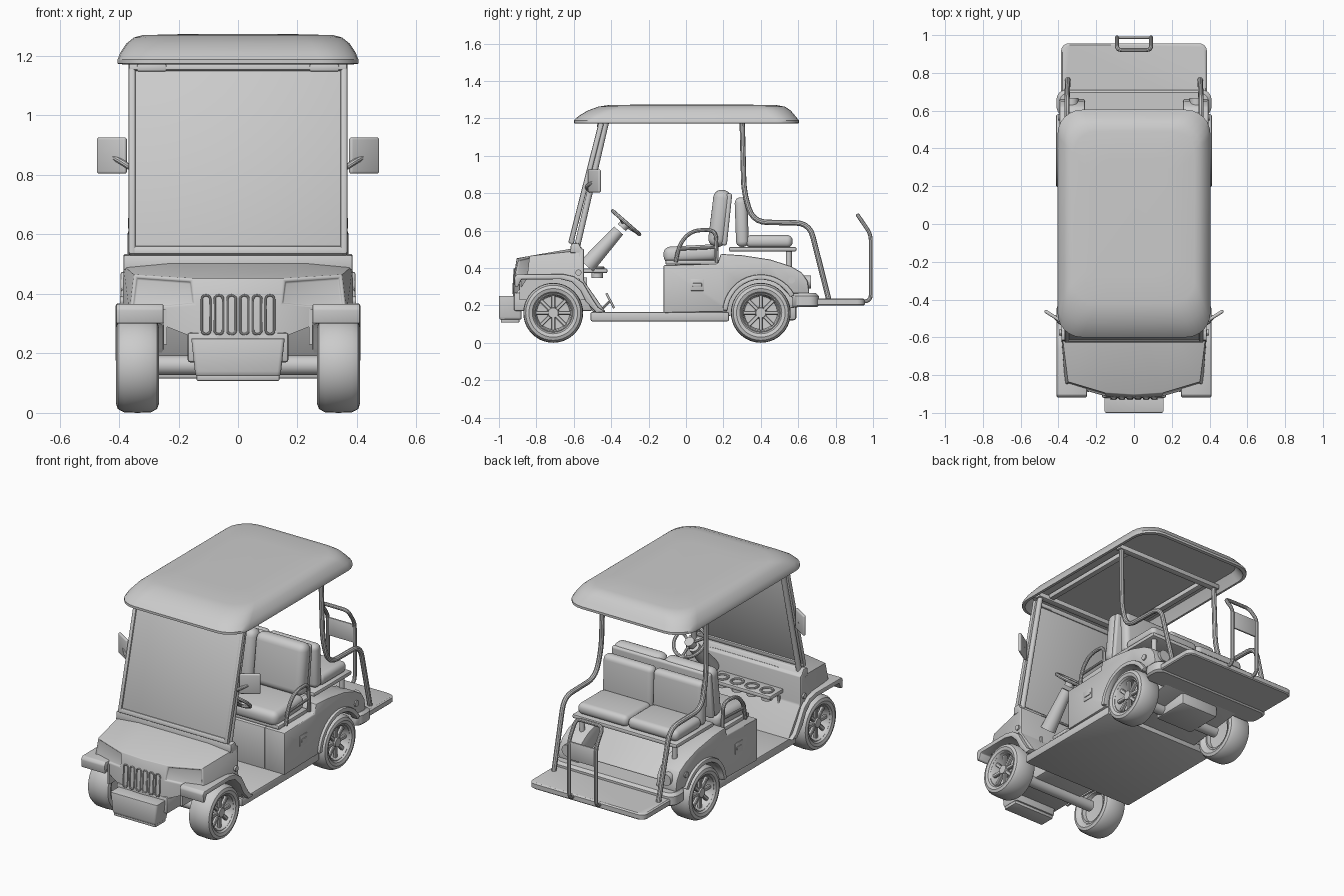
import bpy, bmesh
from math import sin, cos, pi, radians, atan2
from mathutils import Vector, Matrix

if "Cube" in bpy.data.objects:
    bpy.data.objects.remove(bpy.data.objects["Cube"])


def finish(name, bm, bevel=0, seg=2):
    bmesh.ops.recalc_face_normals(bm, faces=bm.faces)
    me = bpy.data.meshes.new(name)
    bm.to_mesh(me)
    bm.free()
    ob = bpy.data.objects.new(name, me)
    bpy.context.collection.objects.link(ob)
    if bevel:
        m = ob.modifiers.new("bevel", 'BEVEL')
        m.width, m.segments, m.limit_method, m.angle_limit = bevel, seg, 'ANGLE', radians(25)
    return ob


def box(name, c, size, bevel=0, seg=2, rot=(0, 0, 0)):
    bm = bmesh.new()
    bmesh.ops.create_cube(bm, size=1, matrix=Matrix.Diagonal((*size, 1)))
    ob = finish(name, bm, bevel, seg)
    ob.location, ob.rotation_euler = c, [radians(a) for a in rot]
    return ob


def prism(name, pts, x0, x1, bevel=0, seg=2):
    """Extrude a (y, z) profile from x0 to x1."""
    bm = bmesh.new()
    f = bm.faces.new([bm.verts.new((x0, y, z)) for y, z in pts])
    g = bmesh.ops.extrude_face_region(bm, geom=[f])
    vs = [v for v in g['geom'] if isinstance(v, bmesh.types.BMVert)]
    bmesh.ops.translate(bm, verts=vs, vec=(x1 - x0, 0, 0))
    return finish(name, bm, bevel, seg)


def rod(name, a, b, r, r2=None, n=24):
    a, b = Vector(a), Vector(b)
    d = b - a
    bm = bmesh.new()
    bmesh.ops.create_cone(bm, cap_ends=True, segments=n, radius1=r, radius2=r if r2 is None else r2, depth=d.length,
                          matrix=Matrix.Translation((a + b) / 2) @ d.to_track_quat('Z', 'Y').to_matrix().to_4x4())
    return finish(name, bm)


def tube(name, pts, r, fillet=0.06):
    """Round tube along a path with filleted corners."""
    pts = [Vector(p) for p in pts]
    path = [pts[0]]
    for a, p, b in zip(pts, pts[1:], pts[2:]):
        s = p + (a - p).normalized() * min(fillet, (a - p).length * .49)
        e = p + (b - p).normalized() * min(fillet, (b - p).length * .49)
        path += [s * (1 - t) ** 2 + p * 2 * t * (1 - t) + e * t * t for t in (0, .2, .4, .6, .8, 1)]
    path.append(pts[-1])
    cu = bpy.data.curves.new(name, 'CURVE')
    cu.dimensions, cu.bevel_depth, cu.bevel_resolution, cu.use_fill_caps = '3D', r, 3, True
    sp = cu.splines.new('POLY')
    sp.points.add(len(path) - 1)
    for q, p in zip(sp.points, path):
        q.co = (*p, 1)
    ob = bpy.data.objects.new(name, cu)
    bpy.context.collection.objects.link(ob)
    return ob


def ring(hx, y0, y1, z, r, n=6):
    """Rounded rectangle outline."""
    out = []
    for k, (cx, cy) in enumerate([(hx - r, y1 - r), (r - hx, y1 - r), (r - hx, y0 + r), (hx - r, y0 + r)]):
        out += [(cx + r * cos((k + i / n) * pi / 2), cy + r * sin((k + i / n) * pi / 2), z) for i in range(n + 1)]
    return out


def loft(name, rings, bevel=0):
    bm = bmesh.new()
    vs = [[bm.verts.new(p) for p in r] for r in rings]
    for a, b in zip(vs, vs[1:]):
        for i in range(len(a)):
            j = (i + 1) % len(a)
            bm.faces.new((a[i], a[j], b[j], b[i]))
    bm.faces.new(vs[0])
    bm.faces.new(vs[-1])
    return finish(name, bm, bevel)


def lathe(name, prof, loc, s, n=40):
    """Spin an (x, radius) profile around the x axis."""
    bm = bmesh.new()
    vs = [bm.verts.new((x * s, 0, r)) for x, r in prof]
    es = [bm.edges.new(p) for p in zip(vs, vs[1:])]
    bmesh.ops.spin(bm, geom=vs + es, angle=2 * pi, steps=n, axis=(1, 0, 0), cent=(0, 0, 0))
    bmesh.ops.remove_doubles(bm, verts=bm.verts, dist=1e-4)
    ob = finish(name, bm)
    ob.location = loc
    return ob


def torus(name, c, R, r, tilt=0, n=32, m=8):
    pts = [[((R + r * cos(b * 2 * pi / m)) * cos(a * 2 * pi / n), (R + r * cos(b * 2 * pi / m)) * sin(a * 2 * pi / n),
             r * sin(b * 2 * pi / m)) for b in range(m)] for a in range(n)]
    bm = bmesh.new()
    vs = [[bm.verts.new(p) for p in row] for row in pts]
    for a in range(n):
        for b in range(m):
            bm.faces.new((vs[a][b], vs[(a + 1) % n][b], vs[(a + 1) % n][(b + 1) % m], vs[a][(b + 1) % m]))
    ob = finish(name, bm)
    ob.location, ob.rotation_euler = c, (tilt, 0, 0)
    return ob


def arc(cy, cz, r, a0, a1, n=16):
    return [(cy + r * cos(radians(a0 + (a1 - a0) * i / n)), cz + r * sin(radians(a0 + (a1 - a0) * i / n))) for i in range(n + 1)]


# roof shell with hollow underside, and the frame below it
loft("roof", [ring(.36, -.54, .54, 1.232, .10), ring(.385, -.575, .575, 1.185, .12), ring(.39, -.585, .585, 1.172, .12),
              ring(.405, -.60, .605, 1.174, .13), ring(.405, -.60, .605, 1.188, .13), ring(.395, -.575, .585, 1.212, .13),
              ring(.375, -.525, .56, 1.242, .13), ring(.35, -.47, .53, 1.262, .13), ring(.32, -.42, .49, 1.27, .12),
              ring(.2, -.28, .34, 1.273, .1)])
for y in (-.42, .30):
    box("roof_cross_beam", (0, y, 1.195), (.74, .04, .03), .005)
for s in (1, -1):
    box("roof_side_beam", (s * .28, -.06, 1.205), (.035, .72, .03), .005)

# windshield: panel, border bars, pillars
tilt = -atan2(.165, .65)
base, top = Vector((0, -.615, .53)), Vector((0, -.455, 1.175))
mid, L = (base + top) / 2, (top - base).length
deg = tilt * 180 / pi
box("windshield_panel", mid, (.72, .012, L), .004, 2, (deg, 0, 0))
up = (top - base).normalized()
for t in (.015, L - .012):
    box("windshield_edge_bar", base + up * t, (.735, .028, .03), .008, 2, (deg, 0, 0))
for s in (1, -1):
    box("windshield_side_bar", mid + Vector((s * .356, 0, 0)), (.024, .028, L), .008, 2, (deg, 0, 0))
    rod("windshield_pillar", (s * .35, -.59, .48), (s * .345, -.425, 1.19), .016, n=12)
    box("windshield_clip", (s * .29, -.46, 1.16), (.1, .03, .025), .006)
    # side mirrors
    box("mirror", (s * .424, -.49, .865), (.115, .018, .122), .008, 3, (0, 0, s * 32))
    tube("mirror_arm", [(s * .355, -.53, .82), (s * .385, -.53, .84), (s * .42, -.49, .86)], .01, .02)

# hood with recessed headlights
bm = bmesh.new()
V = {k: bm.verts.new(p) for k, p in dict(
    a=(0, -.56, .512), b=(.20, -.56, .512), c=(.385, -.56, .495), d=(0, -.905, .452), e=(.15, -.895, .452),
    f=(.35, -.835, .465), g=(.14, -.915, .36), h=(.365, -.85, .34), i=(0, -.925, .25), j=(.14, -.915, .25),
    k=(.388, -.56, .34), m=(0, -.92, .36)).items()}
F = {q: bm.faces.new([V[k] for k in q]) for q in ("abed", "bcfe", "demg", "efhg", "gjim", "ghj", "ckhf") if q != "demg"}
bm.faces.new([V[k] for k in "degm"])
bmesh.ops.recalc_face_normals(bm, faces=bm.faces)
bmesh.ops.inset_individual(bm, faces=[F["efhg"]], thickness=.013, depth=0)
bmesh.ops.inset_individual(bm, faces=[F["efhg"]], thickness=.005, depth=-.008)
hood = finish("hood", bm)
hood.modifiers.new("mirror", 'MIRROR').use_clip = True
m = hood.modifiers.new("bevel", 'BEVEL')
m.width, m.segments, m.angle_limit = .007, 2, radians(25)
for i in range(6):
    x = (i - 2.5) * .043
    tube("grille_slot_rim", [(x - .014, -.922, .33), (x - .014, -.925, .265), (x + .014, -.925, .265),
                             (x + .014, -.918, .395), (x - .014, -.918, .395), (x - .014, -.922, .33)], .004, .014)

# cowl, firewall, front chassis and bumper
prism("cowl", [(-.62, .48), (-.615, .53), (-.575, .535), (-.56, .505), (-.545, .50), (-.545, .33), (-.43, .165),
               (-.50, .165), (-.57, .30), (-.575, .48)], -.385, .385, .006)
box("front_chassis", (0, -.71, .22), (.34, .42, .10), .01)
loft("front_bumper", [ring(.142, -.995, -.88, .125, .012, 3), ring(.145, -1, -.88, .14, .012, 3), ring(.157, -1, -.88, .25, .012, 3)], .004)
box("bumper_lip", (0, -.94, .12), (.28, .10, .025), .006)

# floor pan
box("floor_pan", (0, -.14, .14), (.77, .74, .05), .008)

# rear body: center block with sloped foot panel, side pods with wheel arches
prism("rear_center_body", [(-.12, .16), (-.12, .415), (.17, .425), (.20, .47), (.36, .455), (.56, .25), (.62, .22), (.60, .19), (.2, .14)],
      -.262, .262, .006)
side = [(-.12, .16), (-.12, .415), (.17, .422), (.185, .475), (.30, .468), (.45, .445), (.56, .41), (.62, .375), (.65, .33), (.66, .265)]
flare = arc(.40, .16, .205, 28, 176) + arc(.40, .16, .178, 176, 28)
fender = [(-.915, .30), (-.918, .35), (-.905, .366), (-.66, .368), (-.60, .355), (-.55, .32), (-.50, .235), (-.47, .19),
          (-.43, .165), (-.48, .16), (-.535, .22), (-.565, .28), (-.61, .325), (-.67, .34), (-.88, .338), (-.898, .30)]
for s in (1, -1):
    prism("rear_side_body", side + arc(.40, .16, .18, 35, 178), s * .26, s * .395, .008)
    prism("rear_wheel_flare", flare, s * .37, s * .412, .006)
    prism("front_fender", fender, s * .25, s * .41, .006)
    box("fender_inner_wall", (s * .245, -.71, .29), (.012, .36, .12))
    rod("front_side_marker", (s * .38, -.575, .375), (s * .396, -.575, .375), .016)
    rod("rear_side_marker", (s * .39, .565, .335), (s * .402, .565, .335), .018)
    rod("tail_light", (s * .33, .63, .325), (s * .33, .668, .325), .035)
    box("side_vent", (s * .393, .06, .31), (.012, .075, .065), .005)
    box("side_vent_slot", (s * .399, .06, .31), (.008, .05, .018), .003)

# rear bumper and step platform
loft("rear_bumper", [ring(.40, .57, .70, .19, .05), ring(.41, .57, .71, .20, .05), ring(.41, .57, .71, .25, .05), ring(.395, .575, .695, .265, .05)])
loft("rear_platform", [ring(.38, .58, .95, .198, .04), ring(.386, .58, .956, .204, .04), ring(.386, .58, .956, .23, .04), ring(.378, .58, .948, .237, .04)])
box("rear_drive_unit", (0, .47, .165), (.26, .24, .09), .015)

# wheels
tire = [(-.05, .10), (-.066, .112), (-.072, .13), (-.066, .147), (-.045, .158), (0, .16), (.045, .158), (.066, .147),
        (.072, .13), (.066, .112), (.055, .104)]
rim = [(.055, .106), (.058, .10), (.048, .094), (.0, .088), (-.005, 0)]
for y, axle in ((-.71, "front"), (.40, "rear")):
    rod(axle + "_axle", (-.27, y, .16), (.27, y, .16), .033)
    for s in (1, -1):
        c = Vector((s * .338, y, .16))
        lathe(axle + "_tire", tire, c, s)
        lathe(axle + "_rim", rim, c, s)
        lathe(axle + "_inner_rim", [(-.05, .102), (-.052, .09), (-.03, .085), (-.025, 0)], c, s)
        rod(axle + "_hub", c, c + Vector((s * .052, 0, 0)), .034, .027)
        for k in range(8):
            a = k * 45
            d = Vector((s * .034, -sin(radians(a)) * .06, cos(radians(a)) * .06))
            box(axle + "_wheel_spoke", c + d, (.02, .022, .072), .004, 1, (a, 0, 0))

# seats: front bench and rear-facing bench
box("front_seat_base", (0, .03, .43), (.70, .28, .025), .008)
box("front_backrest_shell", (0, .218, .66), (.66, .03, .28), .012, 3, (-6, 0, 0))
box("rear_seat_base", (0, .41, .50), (.70, .36, .025), .008)
for s in (1, -1):
    x = s * .168
    box("front_seat_cushion", (x, .025, .475), (.335, .29, .09), .038, 5, (3, 0, 0))
    box("front_backrest", (x, .18, .665), (.335, .095, .305), .042, 5, (-7, 0, 0))
    box("rear_seat_cushion", (x, .445, .542), (.335, .25, .068), .03, 5)
    box("rear_backrest", (x, .298, .645), (.335, .068, .265), .03, 5, (2, 0, 0))
    rod("rear_seat_post", (s * .31, .55, .38), (s * .31, .55, .50), .016, n=12)
    # armrests
    x = s * .36
    tube("armrest_tube", [(x, -.055, .43), (x, -.035, .53), (x, .03, .60), (x, .16, .605), (x, .165, .43)], .011, .05)
    tube("armrest_lower_tube", [(x, -.045, .50), (x, .165, .51)], .008)
    # rear roof posts bending into side rails
    tube("rear_roof_post", [(s * .345, .30, 1.2), (s * .35, .31, .80), (s * .355, .36, .645), (s * .355, .66, .64), (s * .35, .765, .225)], .0145, .075)

# rear grab handle with pad
tube("grab_handle", [(.09, .90, .22), (.09, .988, .222), (.09, .988, .58), (.09, .92, .68), (-.09, .92, .68),
                     (-.09, .988, .58), (-.09, .988, .222), (-.09, .90, .22)], .011, .035)
box("grab_handle_pad", (0, .986, .515), (.17, .012, .11), .005)

# steering wheel, column and pedals
sc = Vector((.2, -.32, .642))
torus("steering_wheel", sc, .095, .010, radians(-41))
hub = sc - Vector((0, .66, .75)) * .015
for a in (90, 210, 330):
    v = Matrix.Rotation(radians(-41), 3, 'X') @ Vector((cos(radians(a)) * .093, sin(radians(a)) * .093, 0))
    rod("steering_spoke", hub, sc + v, .008, n=8)
rod("steering_hub", hub - Vector((0, .66, .75)) * .02, hub + Vector((0, .66, .75)) * .02, .028)
rod("steering_column", (.2, -.36, .60), (.2, -.53, .41), .032, .045)
for x in (.13, .25):
    box("pedal", (x, -.405, .225), (.05, .012, .09), .004, 2, (28, 0, 0))
    rod("pedal_arm", (x, -.45, .18), (x, -.41, .22), .007, n=8)

# dash tray with cup holders
box("dash_tray", (-.06, -.485, .385), (.42, .13, .025), .008)
for i in range(4):
    torus("cup_holder", (-.21 + i * .1, -.475, .40), .034, .007, n=24)
    rod("cup", (-.21 + i * .1, -.475, .345), (-.21 + i * .1, -.475, .38), .03)

# apply modifiers and curves, then smooth shading with sharp edges kept
bpy.ops.object.select_all(action='SELECT')
bpy.context.view_layer.objects.active = hood
bpy.ops.object.convert(target='MESH')
bpy.ops.object.shade_smooth_by_angle(angle=radians(35))
